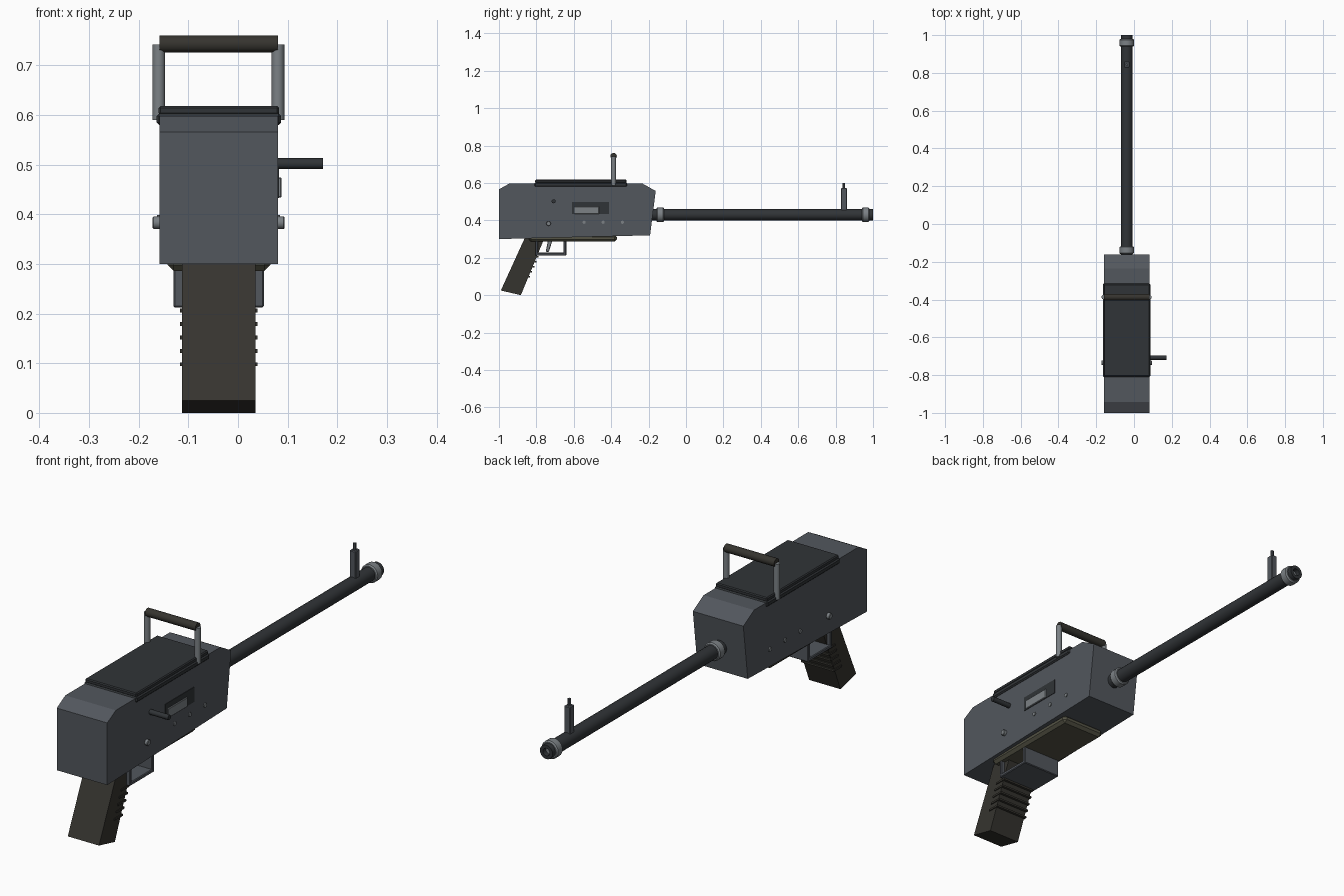
import bpy, bmesh
from math import radians
from mathutils import Vector

if "Cube" in bpy.data.objects:
    bpy.data.objects.remove(bpy.data.objects["Cube"])

CX = -0.0385  # centre plane of the body; the side lever offsets it from x = 0


def mat(name, r, g, b):
    m = bpy.data.materials.new(name)
    m.diffuse_color = (r, g, b, 1)
    m.use_nodes = True
    m.node_tree.nodes["Principled BSDF"].inputs["Base Color"].default_value = m.diffuse_color
    return m


STEEL = mat("steel", 0.085, 0.095, 0.11)
DARK = mat("dark_steel", 0.03, 0.034, 0.038)
SILVER = mat("bright_steel", 0.2, 0.22, 0.235)
GRIP = mat("grip", 0.036, 0.034, 0.028)
OLIVE = mat("olive", 0.09, 0.088, 0.06)


def finish(name, bm, m, bevel=0, smooth=False):
    bmesh.ops.recalc_face_normals(bm, faces=bm.faces)
    me = bpy.data.meshes.new(name)
    bm.to_mesh(me)
    bm.free()
    ob = bpy.data.objects.new(name, me)
    bpy.context.collection.objects.link(ob)
    me.materials.append(m)
    if bevel:
        mod = ob.modifiers.new("bevel", 'BEVEL')
        mod.width = bevel
        mod.segments = 1
        mod.limit_method = 'ANGLE'
        mod.angle_limit = radians(40)
    if smooth:
        bpy.ops.object.select_all(action='DESELECT')
        ob.select_set(True)
        bpy.context.view_layer.objects.active = ob
        bpy.ops.object.shade_smooth_by_angle(angle=radians(35))
    return ob


def profile(name, pts, x0, x1, m, bevel=0):
    """Extrude a side (y, z) outline from x0 to x1."""
    bm = bmesh.new()
    f = bm.faces.new([bm.verts.new((x0, y, z)) for y, z in pts])
    ext = bmesh.ops.extrude_face_region(bm, geom=[f])["geom"]
    bmesh.ops.translate(bm, vec=(x1 - x0, 0, 0),
                        verts=[v for v in ext if isinstance(v, bmesh.types.BMVert)])
    return finish(name, bm, m, bevel)


def box(name, x, y, z, m, bevel=0):
    return profile(name, [(y[0], z[0]), (y[1], z[0]), (y[1], z[1]), (y[0], z[1])],
                   x[0], x[1], m, bevel)


def rod(name, a, b, r, m, sides=16, bevel=0, bore=0):
    """Cylinder between two points, with an optional bore at the far end."""
    a, b = Vector(a), Vector(b)
    d = b - a
    bm = bmesh.new()
    bmesh.ops.create_cone(bm, cap_ends=True, segments=sides, radius1=r, radius2=r, depth=d.length)
    if bore:
        cap = max(bm.faces, key=lambda f: f.calc_center_median().z)
        bmesh.ops.inset_individual(bm, faces=[cap], thickness=r - bore)
        ext = bmesh.ops.extrude_discrete_faces(bm, faces=[cap])["faces"][0]
        bmesh.ops.translate(bm, vec=(0, 0, -0.05), verts=ext.verts)
    bmesh.ops.rotate(bm, verts=bm.verts, matrix=d.to_track_quat('Z', 'Y').to_matrix())
    bmesh.ops.translate(bm, verts=bm.verts, vec=(a + b) / 2)
    return finish(name, bm, m, bevel, sides > 8)


# Receiver body
profile("receiver", [(-1, 0.30), (-1, 0.566), (-0.942, 0.598), (-0.235, 0.598),
                     (-0.162, 0.557), (-0.192, 0.32)], -0.158, 0.081, STEEL)

# Top cover with its raised lid
box("top_cover", (-0.164, 0.087), (-0.81, -0.315), (0.58, 0.603), DARK, 0.005)
box("top_cover_lid", (-0.16, 0.083), (-0.806, -0.319), (0.60, 0.618), DARK, 0.004)

# Carrying handle
for side, x in (("left", -0.1595), ("right", 0.0805)):
    rod(f"handle_post_{side}", (x, -0.387, 0.59), (x, -0.387, 0.742), 0.0128, SILVER, 12)
rod("handle_bar", (-0.158, -0.387, 0.743), (0.081, -0.387, 0.743), 0.0175, GRIP, 12)

# Barrel, collars and front sight
rod("barrel", (CX, -0.20, 0.43), (CX, 1.0, 0.43), 0.03, DARK, 20, bore=0.016)
rod("barrel_collar_rear", (CX, -0.158, 0.43), (CX, -0.118, 0.43), 0.039, SILVER, 20, 0.005)
rod("barrel_collar_muzzle", (CX, 0.94, 0.43), (CX, 0.98, 0.43), 0.039, SILVER, 20, 0.005)
box("front_sight", (CX - 0.014, CX + 0.014), (0.829, 0.86), (0.45, 0.572), STEEL, 0.003)
rod("front_sight_post", (CX, 0.844, 0.565), (CX, 0.844, 0.60), 0.007, STEEL, 8)

# Ejection port, bolt and side lever
box("ejection_port", (0.07, 0.083), (-0.61, -0.413), (0.433, 0.497), DARK)
box("bolt", (0.07, 0.088), (-0.597, -0.465), (0.434, 0.474), SILVER, 0.002)
rod("side_lever", (0.06, -0.708, 0.502), (0.171, -0.708, 0.502), 0.011, DARK, 12)

# Cross pin and rivets through the receiver
rod("cross_pin", (-0.172, -0.735, 0.383), (0.094, -0.735, 0.383), 0.0125, SILVER, 12, 0.002)
for i, y in enumerate((-0.545, -0.443, -0.34)):
    rod(f"rivet_{i + 1}", (-0.163, y, 0.39), (0.085, y, 0.39), 0.009, SILVER, 10)

# Belly plate
box("belly_plate", (-0.142, 0.065), (-0.84, -0.37), (0.286, 0.322), OLIVE, 0.012)

# Trigger guard loop and trigger
gx = (-0.13, 0.052)
box("guard_floor", gx, (-0.805, -0.64), (0.212, 0.227), STEEL, 0.003)
box("guard_front", gx, (-0.655, -0.64), (0.215, 0.30), STEEL, 0.003)
box("guard_rear", gx, (-0.805, -0.792), (0.215, 0.30), STEEL, 0.003)
profile("trigger", [(-0.75, 0.232), (-0.733, 0.232), (-0.712, 0.30), (-0.737, 0.30)],
        CX - 0.02, CX + 0.02, SILVER, 0.003)

# Slanted pistol grip with finger ribs on its front edge
profile("grip", [(-0.99, 0.025), (-0.883, 0.0), (-0.755, 0.31), (-0.86, 0.31)],
        -0.113, 0.035, GRIP)
for i in range(5):
    z = 0.098 + 0.027 * i
    y = -0.883 + 0.128 * z / 0.31
    box(f"grip_rib_{i + 1}", (-0.117, 0.039), (y - 0.045, y + 0.009),
        (z - 0.004, z + 0.004), GRIP)
